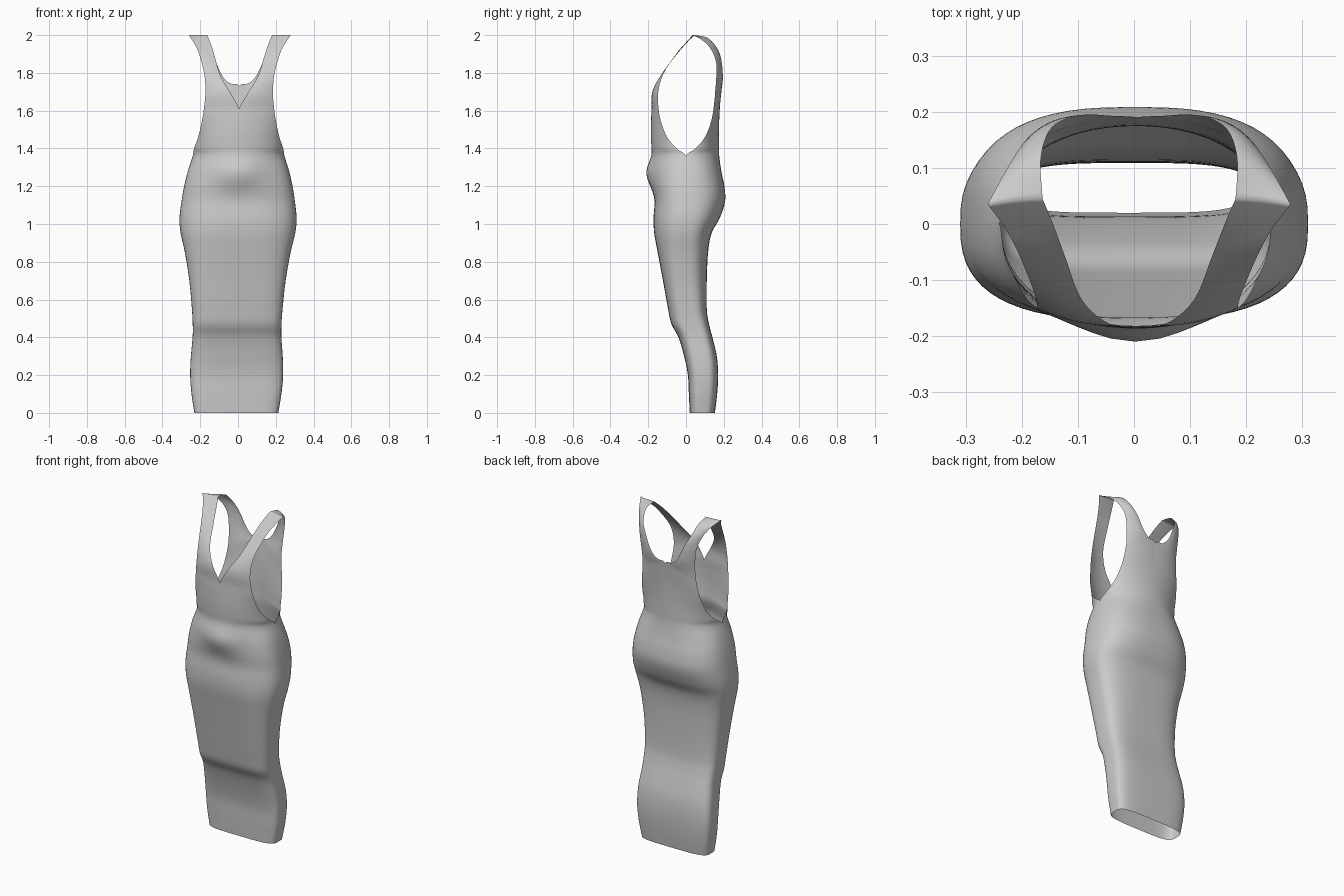
import bpy, bmesh
from math import sin, cos, pi, exp

SEG, SUB = 16, 5

# Skirt and hips: z, half width, side y, front y, back y, squareness
skirt = [
    (0, .222, .088, .02, .153, .5), (.1, .238, .09, .015, .165, .5),
    (.2, .246, .09, .01, .17, .5), (.3, .243, .08, -.01, .163, .5),
    (.4, .235, .055, -.04, .14, .5), (.47, .235, .03, -.077, .122, .5),
    (.55, .24, .01, -.095, .11, .55), (.7, .255, -.01, -.122, .11, .6),
    (.85, .28, -.01, -.15, .117, .65), (.95, .303, 0, -.168, .135, .7),
    (1.03, .31, 0, -.172, .178, .75), (1.12, .3, 0, -.165, .207, .75),
    (1.2, .287, 0, -.17, .203, .75), (1.28, .268, 0, -.172, .187, .8),
    (1.36, .243, 0, -.172, .176, .9)]

# Bodice rows: armhole edge xyz, centre or neckline edge xyz, roundness
front_top = [
    (.236, -.05, 1.40, 0, -.182, 1.42, .8), (.215, -.1, 1.46, 0, -.186, 1.48, .5),
    (.197, -.132, 1.54, 0, -.185, 1.55, .3), (.186, -.145, 1.61, 0, -.182, 1.61, .2),
    (.179, -.148, 1.69, .05, -.178, 1.70, .1), (.185, -.122, 1.79, .1, -.135, 1.785, 0),
    (.214, -.052, 1.9, .132, -.055, 1.89, 0), (.24, -.005, 1.955, .153, 0, 1.955, 0),
    (.27, .035, 2, .172, .045, 2, 0)]
back_top = [
    (.236, .05, 1.40, 0, .175, 1.42, .8), (.215, .1, 1.46, 0, .175, 1.52, .5),
    (.195, .135, 1.55, 0, .18, 1.63, .3), (.18, .15, 1.65, 0, .19, 1.73, .2),
    (.177, .155, 1.71, .05, .193, 1.745, .1), (.18, .16, 1.77, .09, .195, 1.785, 0),
    (.19, .16, 1.85, .13, .187, 1.87, 0), (.212, .135, 1.92, .16, .165, 1.93, 0),
    (.24, .09, 1.97, .175, .115, 1.985, 0), (.27, .035, 2, .172, .045, 2, 0)]


def smooth_rows(rows):
    """Catmull-Rom interpolation of every column."""
    out = []
    last = len(rows) - 1
    for i in range(last):
        p0, p1, p2, p3 = (rows[min(max(j, 0), last)] for j in range(i - 1, i + 3))
        for s in range(SUB):
            t = s / SUB
            out.append([.5 * (2 * b + (c - a) * t + (2 * a - 5 * b + 4 * c - d) * t * t
                              + (3 * b - a - 3 * c + d) * t ** 3)
                        for a, b, c, d in zip(p0, p1, p2, p3)])
    return out + [list(rows[-1])]


def row_point(row, u, belly):
    """Point on the curve from the side edge (u=0) to the centre edge (u=1)."""
    ax, ay, az, bx, by, bz, k, e = row
    bx, k = max(bx, 0), min(max(k, 0), 1)
    c, s = max(cos(u * pi / 2), 0), sin(u * pi / 2)
    if u == 1:
        c = 0
    f = (1 - k) * u + k * (1 - c ** e)
    g = (1 - k) * (1 - (1 - u) ** 2) + k * s ** e
    x, y, z = ax + (bx - ax) * f, ay + (by - ay) * g, az + (bz - az) * f
    if belly:
        y -= .038 * exp(-(x / .12) ** 2 - ((z - 1.27) / .085) ** 2) * g
    return x, y, z


def add_panel(bm, rows, side, belly):
    grid = []
    for row in smooth_rows(rows):
        line = []
        for j in range(SEG + 1):
            x, y, z = row_point(row, j / SEG, belly)
            line.append(bm.verts.new((side * x + .009 * (z - 1), y, z)))
        grid.append(line)
    for r0, r1 in zip(grid, grid[1:]):
        for j in range(SEG):
            quad = (r0[j], r0[j + 1], r1[j + 1], r1[j])
            bm.faces.new(quad if (side < 0) == belly else quad[::-1])


# Dress: left and right halves of the front and back panels, welded at the seams
bm = bmesh.new()
for belly, top, col in ((True, front_top, 3), (False, back_top, 4)):
    rows = [(r[1], r[2], r[0], 0, r[col], r[0], 1, r[5]) for r in skirt]
    rows += [r + (1,) for r in top]
    for side in (-1, 1):
        add_panel(bm, rows, side, belly)
bmesh.ops.remove_doubles(bm, verts=bm.verts, dist=.0003)
for f in bm.faces:
    f.smooth = True
mesh = bpy.data.meshes.new("dress")
bm.to_mesh(mesh)
bm.free()
dress = bpy.data.objects.new("dress", mesh)
bpy.context.collection.objects.link(dress)
